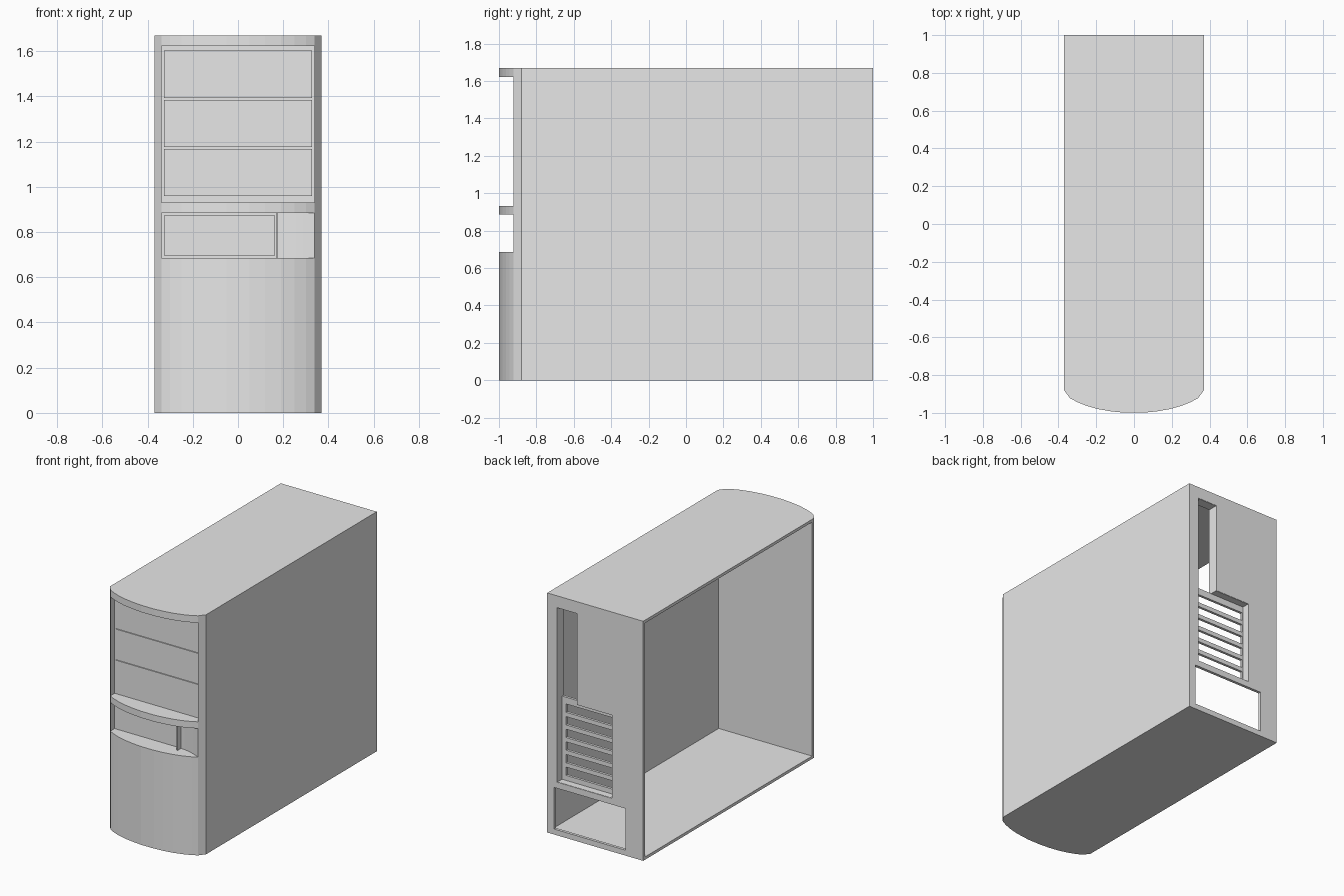
import bpy, bmesh, math

if "Cube" in bpy.data.objects:
    bpy.data.objects.remove(bpy.data.objects["Cube"])

grey = bpy.data.materials.new("light_grey")
grey.diffuse_color = (0.8, 0.8, 0.8, 1)
grey.use_nodes = True
grey.node_tree.nodes["Principled BSDF"].inputs["Base Color"].default_value = grey.diffuse_color


def finish(name, bm):
    bmesh.ops.recalc_face_normals(bm, faces=bm.faces)
    me = bpy.data.meshes.new(name)
    bm.to_mesh(me)
    bm.free()
    me.materials.append(grey)
    ob = bpy.data.objects.new(name, me)
    bpy.context.collection.objects.link(ob)
    return ob


def extrude(bm, pts, vec):
    face = bm.faces.new([bm.verts.new(p) for p in pts])
    new = bmesh.ops.extrude_face_region(bm, geom=[face], use_keep_orig=True)["geom"]
    bmesh.ops.translate(bm, vec=vec, verts=[g for g in new if isinstance(g, bmesh.types.BMVert)])


def prism_z(name, profile, z0, z1):
    bm = bmesh.new()
    extrude(bm, [(x, y, z0) for x, y in profile], (0, 0, z1 - z0))
    return finish(name, bm)


def prism_y(name, profile, y0, y1):
    bm = bmesh.new()
    extrude(bm, [(x, y0, z) for x, z in profile], (0, y1 - y0, 0))
    return finish(name, bm)


def box(name, x0, x1, y0, y1, z0, z1):
    return prism_z(name, [(x0, y0), (x1, y0), (x1, y1), (x0, y1)], z0, z1)


def pierced_panel(name, xs, zs, holes, y0, y1):
    """Flat panel in the xz plane with rectangular holes (x0, x1, z0, z1)."""
    bm = bmesh.new()
    grid = {(i, j): bm.verts.new((x, y0, z)) for i, x in enumerate(xs) for j, z in enumerate(zs)}
    for i in range(len(xs) - 1):
        for j in range(len(zs) - 1):
            cx, cz = (xs[i] + xs[i + 1]) / 2, (zs[j] + zs[j + 1]) / 2
            if not any(a < cx < b and c < cz < d for a, b, c, d in holes):
                bm.faces.new([grid[i, j], grid[i + 1, j], grid[i + 1, j + 1], grid[i, j + 1]])
    bmesh.ops.delete(bm, geom=[v for v in bm.verts if not v.link_faces], context='VERTS')
    new = bmesh.ops.extrude_face_region(bm, geom=bm.faces[:], use_keep_orig=True)["geom"]
    bmesh.ops.translate(bm, vec=(0, y1 - y0, 0), verts=[g for g in new if isinstance(g, bmesh.types.BMVert)])
    return finish(name, bm)


W, H, T = 0.37, 1.67, 0.02
BACK, FLAT, EDGE, LIP = -0.86, -0.875, 0.339, -0.922

# Case shell: floor, right side and roof, open on the left
prism_y("case_shell", [(-W, 0), (W, 0), (W, H), (-W, H), (-W, H - T), (W - T, H - T),
                       (W - T, T), (-W, T)], BACK, 1 - T)

# Front bezel: bowed sections
half = [(W, -0.88), (EDGE, LIP), (0.30, -0.943), (0.25, -0.963), (0.19, -0.98),
        (0.12, -0.992), (0.05, -0.999)]
bow = [(W, BACK)] + half + [(-x, y) for x, y in reversed(half)] + [(-W, BACK)]
for name, z0, z1 in (("bezel_lower", 0, 0.685), ("bezel_bridge", 0.885, 0.931), ("bezel_top", 1.622, H)):
    prism_z(name, bow, z0, z1)

# Front bezel: recessed sections, the small one with a curved finger pocket
left_end = [(-EDGE, FLAT), (-EDGE, LIP), (-W, -0.88), (-W, BACK)]
right_end = [(W, BACK), (W, -0.88), (EDGE, LIP)]
prism_z("bezel_large_bay", right_end + [(EDGE, FLAT)] + left_end, 0.931, 1.622)
pocket = []
for k in range(1, 7):
    a = math.radians(15 * k)
    pocket.append((EDGE - 0.164 * math.sin(a), LIP + 0.042 * (1 - math.cos(a))))
pocket = [(EDGE - 0.164 * k / 6, LIP + 0.044 * math.sin(math.pi / 2 * k / 6)) for k in range(1, 7)]
divider = [(0.175, -0.915), (0.168, -0.915), (0.168, FLAT)]
prism_z("bezel_small_bay", right_end + pocket + divider + left_end, 0.685, 0.885)

# Drive covers
for i, (z0, z1) in enumerate(((1.392, 1.602), (1.175, 1.385), (0.96, 1.168))):
    box(f"large_drive_cover_{i + 1}", -0.327, 0.327, FLAT - 0.007, FLAT + 0.002, z0, z1)
box("small_drive_cover", -0.327, 0.163, FLAT - 0.007, FLAT + 0.002, 0.696, 0.873)

# Rear wall with L-shaped port opening and power supply opening
pierced_panel("rear_wall", [-W, -0.233, -0.13, 0.141, 0.294, 0.317, W],
              [0, 0.038, 0.328, 0.37, 0.952, 1.588, H],
              [(0.141, 0.294, 0.952, 1.588), (-0.13, 0.294, 0.37, 0.952), (-0.233, 0.317, 0.038, 0.328)],
              1 - T, 1)

# Flange running inward around the port opening
outline = [(-0.13, 0.37), (0.294, 0.37), (0.294, 1.588), (0.141, 1.588), (0.141, 0.952), (-0.13, 0.952)]
bm = bmesh.new()
rings = [[bm.verts.new((x, y, z)) for x, z in outline] for y in (0.93, 0.998)]
for k in range(6):
    n = (k + 1) % 6
    bm.faces.new([rings[0][k], rings[0][n], rings[1][n], rings[1][k]])
flange = finish("port_flange", bm)
mod = flange.modifiers.new("thickness", 'SOLIDIFY')
mod.thickness, mod.offset = 0.006, 0

# Expansion slot grille set back in the opening
slots = [(-0.12, 0.262, 0.407 + 0.088 * k, 0.465 + 0.088 * k) for k in range(6)]
zs = sorted([0.37, 0.952] + [z for s in slots for z in s[2:]])
pierced_panel("slot_grille", [-0.13, -0.12, 0.262, 0.294], zs, slots, 0.93, 0.948)
